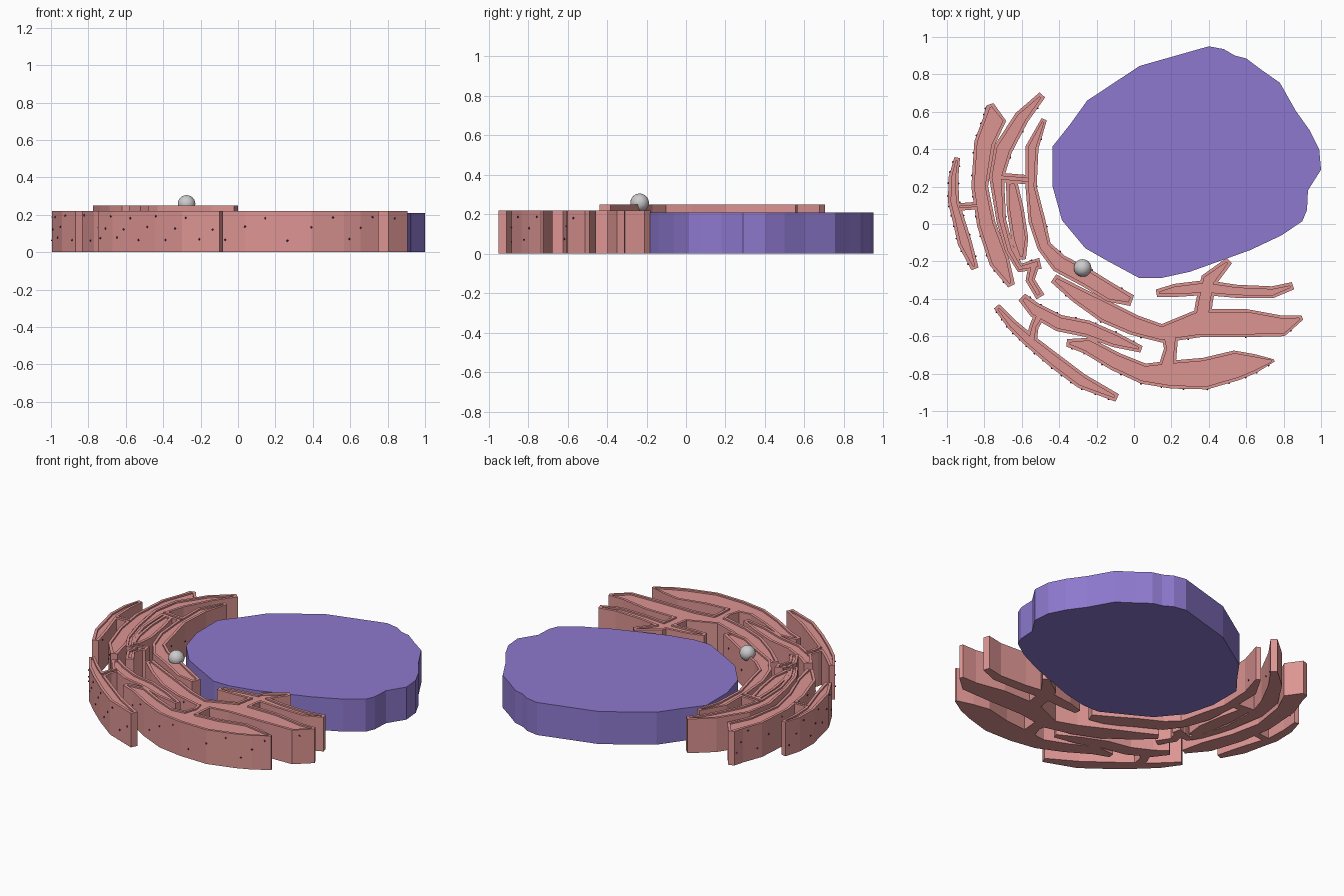
import bpy, bmesh, math, random
from mathutils import Vector

if "Cube" in bpy.data.objects:
    bpy.data.objects.remove(bpy.data.objects["Cube"])
random.seed(4)


def material(name, rgb):
    m = bpy.data.materials.new(name)
    m.diffuse_color = (*rgb, 1)
    m.use_nodes = True
    m.node_tree.nodes["Principled BSDF"].inputs["Base Color"].default_value = m.diffuse_color
    return m


PINK = material("membrane_pink", (0.72, 0.30, 0.29))
PURPLE = material("nucleus_purple", (0.27, 0.19, 0.62))
DOT = material("dot_purple", (0.12, 0.02, 0.16))


def make(name, bm, mat=None):
    bmesh.ops.recalc_face_normals(bm, faces=bm.faces)
    me = bpy.data.meshes.new(name)
    bm.to_mesh(me)
    bm.free()
    ob = bpy.data.objects.new(name, me)
    bpy.context.collection.objects.link(ob)
    if mat:
        me.materials.append(mat)
    return ob


def prism(bm, pts, z0, z1):
    lo = [bm.verts.new((p[0], p[1], z0)) for p in pts]
    hi = [bm.verts.new((p[0], p[1], z1)) for p in pts]
    bm.faces.new(lo[::-1])
    bm.faces.new(hi)
    n = len(pts)
    for i in range(n):
        bm.faces.new((lo[i], lo[(i + 1) % n], hi[(i + 1) % n], hi[i]))


def edges_of(path, shrink=0.0):
    """Left and right edge of a centre line of (x, y, half width)."""
    p = [Vector(q[:2]) for q in path]
    if shrink:
        p[0] += (p[1] - p[0]).normalized() * shrink
        p[-1] += (p[-2] - p[-1]).normalized() * shrink
    left, right = [], []
    for i, c in enumerate(p):
        t = (p[min(i + 1, len(p) - 1)] - p[max(i - 1, 0)]).normalized()
        w = max(path[i][2] - shrink, 0.004)
        n = Vector((-t.y, t.x)) * w
        left.append(c + n)
        right.append(c - n)
    return left, right


def folds(name, paths, z0, z1, rim=0.017, depth=0.01):
    """Union of branching ribbons with a shallow channel inside the rim."""
    body, cut = bmesh.new(), bmesh.new()
    for path in paths:
        l, r = edges_of(path)
        prism(body, r + l[::-1], z0, z1)
        l, r = edges_of(path, rim)
        prism(cut, r + l[::-1], z1 - depth, z1 + 0.05)
    ob, cutter = make(name, body, PINK), make(name + "_cutter", cut, PINK)
    mod = ob.modifiers.new("channel", 'BOOLEAN')
    mod.operation = 'DIFFERENCE'
    mod.solver = 'EXACT'
    mod.use_self = True
    mod.object = cutter
    bpy.context.view_layer.objects.active = ob
    bpy.ops.object.modifier_apply(modifier=mod.name)
    bpy.data.objects.remove(cutter)


# nucleus
outline = [(.40, .95), (.48, .935), (.54, .90), (.60, .885), (.68, .825), (.78, .755),
           (.865, .605), (.94, .50), (.99, .40), (1.0, .29), (.93, .18), (.925, .075),
           (.90, .015), (.79, -.06), (.62, -.14), (.30, -.255), (.14, -.29), (.03, -.29),
           (-.155, -.19), (-.26, -.13), (-.385, .02), (-.435, .20), (-.435, .415),
           (-.34, .535), (-.25, .66), (.03, .845)]
bm = bmesh.new()
prism(bm, outline, 0, 0.21)
make("nucleus", bm, PURPLE)

# outer left folds
A = [(-.945, .355, .015), (-.965, .25, .026), (-.965, .12, .03), (-.94, .03, .032),
     (-.905, -.1, .038), (-.85, -.24, .02)]
B = [(-.77, .64, .02), (-.745, .56, .062), (-.80, .43, .055), (-.825, .2, .045),
     (-.79, 0, .05), (-.72, -.2, .055), (-.655, -.33, .02)]
folds("outer_left_folds", [A, B, [(-.95, .09, .02), (-.82, .1, .02)]], 0, .22)

# raised inner folds
C1 = [(-.49, .69, .02), (-.6, .57, .04), (-.70, .4, .05), (-.735, .25, .04),
      (-.71, .02, .026), (-.665, -.14, .025), (-.61, -.235, .025), (-.50, -.21, .03)]
C2 = [(-.655, .23, .03), (-.635, .08, .045), (-.61, -.08, .045), (-.60, -.19, .022)]
C3 = [(-.48, .56, .015), (-.545, .41, .035), (-.55, .2, .03), (-.52, .02, .045),
      (-.48, -.12, .038), (-.4, -.21, .05), (-.25, -.29, .05), (-.12, -.37, .05), (-.01, -.41, .03)]
folds("inner_folds", [C1, C2, C3,
                      [(-.73, .25, .025), (-.55, .235, .025)],
                      [(-.53, -.2, .03), (-.555, -.3, .025), (-.50, -.39, .025)]], .03, .25)

# right folds
D1 = [(-.43, -.29, .025), (-.3, -.38, .045), (-.15, -.47, .06), (0, -.54, .055),
      (.15, -.585, .05), (.35, -.53, .075), (.6, -.53, .075), (.8, -.545, .055), (.9, -.50, .012)]
D2 = [(.12, -.37, .02), (.22, -.355, .035), (.38, -.34, .04), (.55, -.36, .035),
      (.74, -.365, .032), (.85, -.33, .02)]
D3 = [(-.36, -.635, .02), (-.25, -.65, .045), (-.1, -.735, .05), (.05, -.80, .055),
      (.2, -.805, .075), (.38, -.80, .085), (.55, -.755, .08), (.65, -.745, .05), (.75, -.73, .006)]
folds("right_folds", [D1, D2, D3,
                      [(.36, -.54, .05), (.375, -.42, .045), (.40, -.3, .045), (.51, -.195, .02)],
                      [(.19, -.56, .05), (.195, -.67, .035), (.17, -.80, .05)]], 0, .22)

# lower left folds
E1 = [(-.6, -.39, .025), (-.53, -.46, .04), (-.4, -.53, .045), (-.25, -.56, .045),
      (-.1, -.62, .04), (.04, -.67, .018)]
E2 = [(-.735, -.44, .018), (-.65, -.54, .03), (-.55, -.63, .035), (-.42, -.735, .04),
      (-.28, -.84, .04), (-.09, -.93, .022)]
folds("lower_left_folds", [E1, E2, [(-.50, -.48, .03), (-.535, -.55, .025), (-.55, -.63, .03)]], 0, .22)


# tiny dots scattered along the fold walls
def dots(bm, path, side, count, z0=.05):
    edge = edges_of(path)[side]
    for k in range(count):
        u = (k + .5) / count * (len(edge) - 1)
        i = int(u)
        p = edge[i].lerp(edge[i + 1], u - i)
        z = z0 + (.01, .07, .13)[k % 3] + random.uniform(0, .02)
        d = bmesh.ops.create_icosphere(bm, subdivisions=1, radius=.006)
        bmesh.ops.translate(bm, verts=d['verts'], vec=(p.x, p.y, z))


bm = bmesh.new()
for path, side, count in ((A, 1, 10), (A, 0, 6), (B, 1, 12), (C1, 0, 8), (C3, 0, 6),
                          (D3, 1, 12), (E1, 0, 7), (E2, 1, 14), (D1, 1, 6)):
    dots(bm, path, side, count)
make("surface_dots", bm, DOT)

# grey vesicle ball
bpy.ops.mesh.primitive_uv_sphere_add(segments=24, ring_count=12, radius=.047,
                                     location=(-.275, -.235, .258))
bpy.context.object.name = "vesicle"
bpy.ops.object.shade_smooth()
